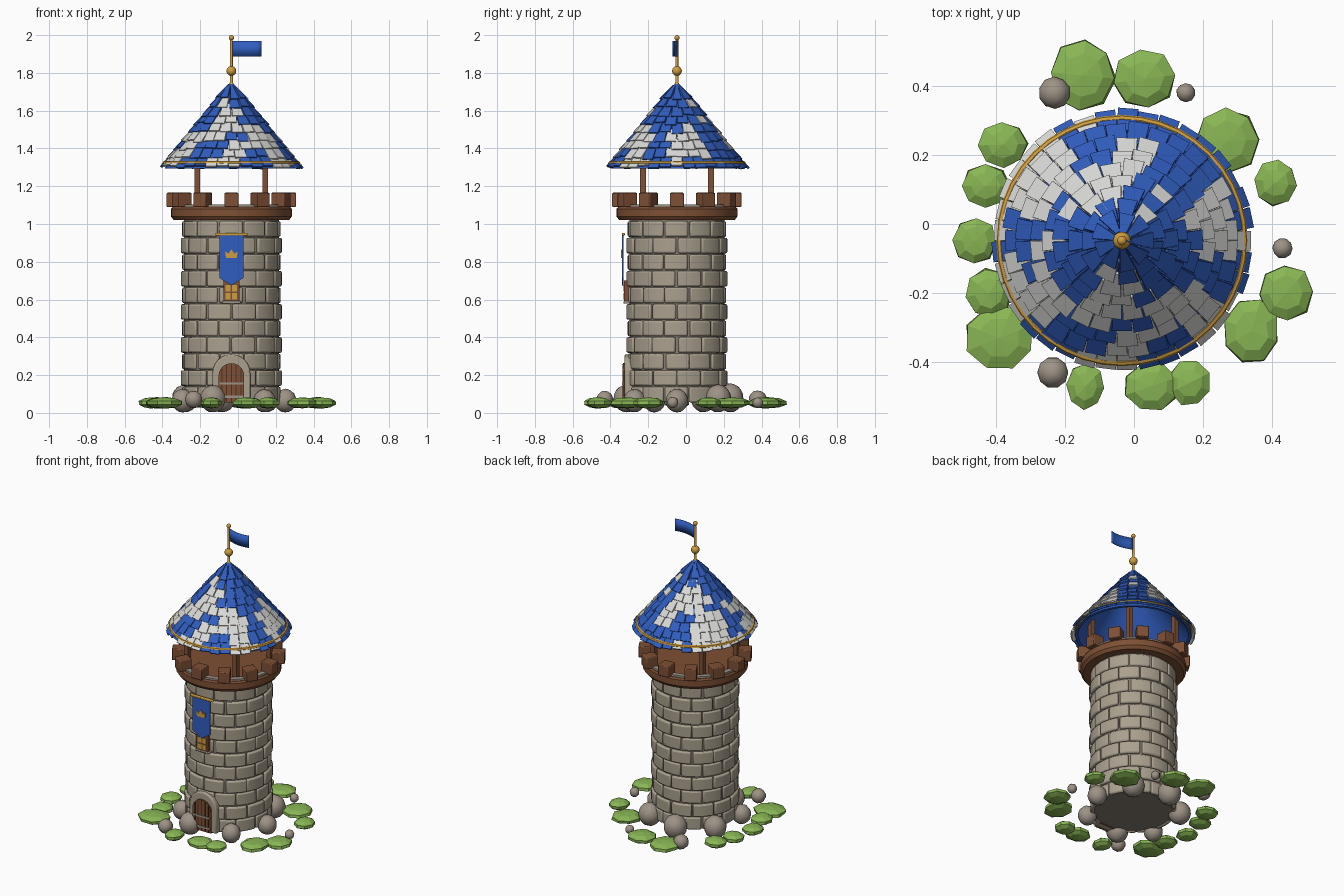
import bpy, bmesh, math, random
from math import sin, cos, pi, radians
from mathutils import Matrix, Vector

random.seed(4)
if "Cube" in bpy.data.objects:
    bpy.data.objects.remove(bpy.data.objects["Cube"])

AXIS = (-0.035, -0.048, 0)   # tower axis on the ground


def material(name, r, g, b):
    m = bpy.data.materials.new(name)
    m.use_nodes = True
    m.diffuse_color = (r, g, b, 1)
    m.node_tree.nodes["Principled BSDF"].inputs["Base Color"].default_value = (r, g, b, 1)
    return m


STONE = material("wall stone", .40, .35, .27)
MORTAR = material("mortar", .24, .21, .17)
ROCK = material("boulder grey", .34, .29, .24)
GREEN = material("leaf green", .25, .47, .09)
BLUE = material("royal blue", .03, .11, .52)
WHITE = material("tile white", .70, .70, .69)
BROWN = material("wood brown", .21, .08, .035)
DARK = material("dark wood", .07, .03, .015)
GOLD = material("gold", .62, .34, .05)


def make(name, bm, mats, angle=35, at=AXIS, bevel=0):
    bmesh.ops.recalc_face_normals(bm, faces=bm.faces)
    mesh = bpy.data.meshes.new(name)
    bm.to_mesh(mesh)
    bm.free()
    for m in mats if isinstance(mats, list) else [mats]:
        mesh.materials.append(m)
    if angle:
        mesh.shade_smooth()
        mesh.set_sharp_from_angle(angle=radians(angle))
    ob = bpy.data.objects.new(name, mesh)
    ob.location = at
    bpy.context.collection.objects.link(ob)
    if bevel:
        mod = ob.modifiers.new("soft edges", 'BEVEL')
        mod.width, mod.segments, mod.limit_method = bevel, 2, 'ANGLE'
        mod.angle_limit = radians(40)
    return ob


def lathe(name, profile, mat, steps=40, closed=False):
    bm = bmesh.new()
    vs = [bm.verts.new((r, 0, z)) for r, z in profile]
    pairs = list(zip(vs, vs[1:])) + ([(vs[-1], vs[0])] if closed else [])
    edges = [bm.edges.new(p) for p in pairs]
    bmesh.ops.spin(bm, geom=vs + edges, axis=(0, 0, 1), cent=(0, 0, 0),
                   angle=2 * pi, steps=steps, use_merge=True)
    bmesh.ops.remove_doubles(bm, verts=bm.verts, dist=1e-5)
    return make(name, bm, mat)


def add_box(bm, size, loc, turn=0):
    mat = Matrix.Rotation(turn, 4, 'Z') @ Matrix.Translation(loc) @ Matrix.Diagonal((*size, 1))
    bmesh.ops.create_cube(bm, size=1, matrix=mat)


def box(name, size, loc, mat, bevel=0):
    bm = bmesh.new()
    add_box(bm, size, loc)
    return make(name, bm, mat, bevel=bevel)


def plate(name, outline, y0, y1, mat, bevel=0):
    """Outline in x and z, extruded from y0 to y1."""
    bm = bmesh.new()
    face = bm.faces.new([bm.verts.new((x, y0, z)) for x, z in outline])
    ext = bmesh.ops.extrude_face_region(bm, geom=[face])
    for v in ext["geom"]:
        if isinstance(v, bmesh.types.BMVert):
            v.co.y = y1
    return make(name, bm, mat, bevel=bevel)


def arch(half, bottom, spring):
    curve = [(half * cos(pi * k / 12), spring + half * sin(pi * k / 12)) for k in range(13)]
    return [(half, bottom)] + curve + [(-half, bottom)]


def ball(name, radii, loc, mat, u=16, v=10, angle=60, rough=0):
    bm = bmesh.new()
    bmesh.ops.create_uvsphere(bm, u_segments=u, v_segments=v, radius=1)
    turn = Matrix.Rotation(random.uniform(0, pi / 4), 4, 'Z')
    for p in bm.verts:
        p.co = turn @ p.co * (1 + random.uniform(-rough, rough))
        p.co = [a * b for a, b in zip(p.co, radii)]
    return make(name, bm, mat, angle, loc)


# Wall: mortar core with curved bricks in staggered courses
lathe("wall_core", [(0, .06), (.252, .06), (.252, 1.03), (0, 1.03)], MORTAR)
bm = bmesh.new()
COURSES, BRICKS, PITCH = 11, 12, .0877
for row in range(COURSES):
    z0 = .055 + row * PITCH
    z1 = z0 + PITCH - .005
    outer = .268 if row % 2 else .261
    for b in range(BRICKS):
        mid = (b + row % 2 / 2 + random.uniform(-.04, .04)) * 2 * pi / BRICKS
        half = pi / BRICKS - .015
        rings = []
        for k in range(5):
            a = mid + half * (k / 2 - 1)
            rings.append([bm.verts.new((r * cos(a), r * sin(a), z)) for r, z in
                          ((.235, z0), (outer, z0), (outer, z1), (.235, z1))])
        for p, q in zip(rings, rings[1:]):
            for j in range(4):
                bm.faces.new((p[j], p[j - 1], q[j - 1], q[j]))
        bm.faces.new(rings[0])
        bm.faces.new(rings[-1])
make("wall_bricks", bm, STONE, bevel=.009)

# Battlement: cornice, deck, stone rim and merlons
lathe("cornice", [(0, 1.02), (.305, 1.02), (.32, 1.04), (.32, 1.08), (.312, 1.09), (0, 1.09)], BROWN)
lathe("stone_rim", [(.275, 1.08), (.308, 1.08), (.308, 1.102), (.275, 1.102)], ROCK, closed=True)
bm = bmesh.new()
for k in range(12):
    add_box(bm, (.08, .074, .075), (.303, 0, 1.128), k * pi / 6)
make("merlons", bm, BROWN, bevel=.005)
bm = bmesh.new()
for sx in (-1, 1):
    for sy in (-1, 1):
        add_box(bm, (.03, .03, .32), (sx * .18, sy * .18, 1.25))
make("roof_posts", bm, BROWN)

# Roof: hollow cone carrying overlapping tiles
APEX, RUN, DROP, SLOPE = 1.74, .628, .778, .575
lathe("roof_shell", [(.352, 1.295), (.015, 1.722), (.005, 1.705), (.335, 1.295)], BLUE, closed=True)
PATCHES = [(145, 1, 22, 2), (10, 2, 22, 1), (110, 5, 25, 1), (270, 0, 10, 1), (215, 2, 14, 1),
           (300, 3, 15, 1), (265, 5, 20, 1), (85, 3, 12, 1), (200, 0, 12, 1), (320, 1, 12, 1)]


def is_white(deg, row):
    if random.random() < .12:
        return True
    return any(abs((deg - a + 180) % 360 - 180) < w and abs(row - r) <= h for a, r, w, h in PATCHES)


bm = bmesh.new()
for row in range(9):
    low = SLOPE - row * .058
    count = max(9, round(2 * pi * low * RUN / .062))
    for t in range(count):
        a = (t + row % 2 / 2) * 2 * pi / count
        end = low + random.uniform(-.012, .01)
        length = .09
        down = Vector((RUN * cos(a), RUN * sin(a), -DROP))
        side = Vector((-sin(a), cos(a), 0))
        out = side.cross(down) * -1
        out = out if out.z > 0 else -out
        frame = Matrix((down, side, out)).transposed().to_4x4()
        centre = Vector((0, 0, APEX)) + down * (end - length / 2) + out * (.009 + random.uniform(0, .004))
        tilt = Matrix.Rotation(random.uniform(-.06, .06), 4, 'Z') @ Matrix.Rotation(-.1, 4, 'Y')
        width = 2 * pi * low * RUN / count * .97
        taper = max(.3, (end - length) / end * 1.05)
        vs = bmesh.ops.create_cube(bm, size=1)["verts"]
        for v in vs:
            squeeze = taper if v.co.x < 0 else 1
            v.co = (v.co.x * length, v.co.y * width * squeeze, v.co.z * .011)
            v.co = Matrix.Translation(centre) @ frame @ tilt @ v.co
        white = is_white(math.degrees(a), row)
        for f in {f for v in vs for f in v.link_faces}:
            f.material_index = int(white)
make("roof_tiles", bm, [BLUE, WHITE], angle=0)
lathe("roof_hoop", [(.352 + .012 * cos(k * pi / 4), 1.322 + .012 * sin(k * pi / 4)) for k in range(8)],
      GOLD, closed=True)
lathe("roof_cap", [(0, 1.69), (.05, 1.69), (.012, 1.742), (0, 1.742)], BLUE, 12)

# Finial and flag
lathe("finial_pole", [(0, 1.72), (.018, 1.73), (.008, 1.75), (.007, 1.99), (0, 1.99)], GOLD, 12)
for name, r, z in (("finial_ball", .026, 1.81), ("pole_tip", .014, 1.986)):
    ball(name, (r, r, r), (AXIS[0], AXIS[1], z), GOLD)
bm = bmesh.new()
STEPS = 8
cols = []
for k in range(STEPS + 1):
    u = k / STEPS
    y = -.024 * sin(u * pi * .75)
    cols.append([bm.verts.new((.005 + .155 * u, y, z)) for z in (1.888, 1.968)])
for p, q in zip(cols, cols[1:]):
    bm.faces.new((p[0], q[0], q[1], p[1]))
flag = make("flag", bm, BLUE)
flag.modifiers.new("cloth", 'SOLIDIFY').thickness = .004

# Banner with crown, hung from a rod
plate("banner", [(-.064, .94), (.064, .94), (.064, .715), (0, .675), (-.064, .715)], -.29, -.284, BLUE)
box("banner_rod", (.17, .016, .016), (0, -.284, .945), GOLD, .005)
plate("crown", [(-.028, .82), (.028, .82), (.034, .855), (.016, .843), (0, .866), (-.016, .843),
                (-.034, .855)], -.296, -.289, GOLD)

# Window
box("window_frame", (.084, .05, .12), (0, -.255, .64), BROWN)
box("window_sill", (.1, .05, .014), (0, -.258, .585), ROCK, .004)
for sx in (-1, 1):
    for z in (.617, .66):
        box("window_pane", (.027, .006, .034), (sx * .0175, -.281, z), GOLD)

# Arched door with stone surround, plank seams and straps
plate("door_surround", arch(.1, .055, .21), -.23, -.277, STONE, .008)
plate("door", arch(.068, .055, .195), -.23, -.286, BROWN)
for k in range(-2, 3):
    x = k * .025
    top = .19 + math.sqrt(.068 ** 2 - x * x)
    box("plank_seam", (.006, .006, top - .055), (x, -.286, (top + .055) / 2), DARK)
for z in (.085, .155):
    box("door_strap", (.126, .008, .012), (0, -.288, z), ROCK)

# Boulders round the foot
for k, deg in enumerate((0, 50, 100, 150, 205, 250, 308)):
    a, r = radians(deg), random.uniform(.058, .072)
    ball("foot_boulder", (r, r, r * 1.05), (AXIS[0] + .285 * cos(a), AXIS[1] + .285 * sin(a), r * 1.1),
         ROCK, rough=.025)
for x, y, r in ((-.23, .38, .047), (.15, .38, .028), (.43, -.07, .03), (-.235, -.43, .046)):
    ball("loose_rock", (r, r, r), (x, y, .025 + r), ROCK, 10, 7, rough=.03)

# Low flattened bushes
BUSHES = [(-.15, .43, .1, .11), (.03, .42, .095, .09), (.27, .24, .095, .1), (.41, .12, .063, .07),
          (.44, -.2, .083, .085), (.34, -.31, .085, .1), (.16, -.46, .065, .07), (.05, -.47, .085, .075),
          (-.14, -.47, .058, .07), (-.39, -.33, .105, .1), (-.42, -.2, .07, .075), (-.46, -.05, .067, .07),
          (-.43, .11, .073, .065), (-.38, .23, .075, .07)]
for x, y, rx, ry in BUSHES:
    ball("bush", (rx, ry, .03), (x, y, .053), GREEN, 8, 5, angle=0, rough=.05)
